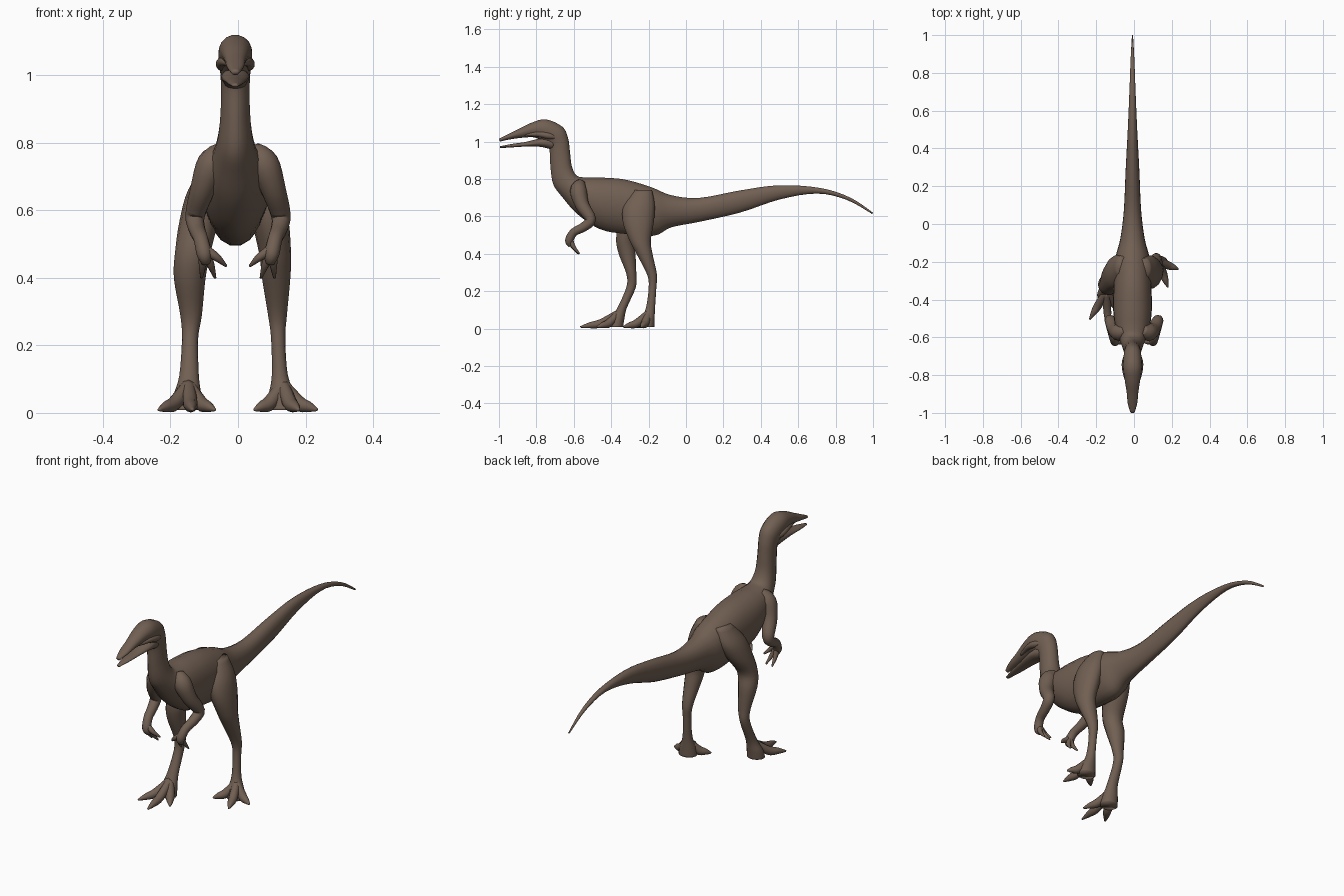
import bpy
import bmesh
import math
from mathutils import Vector

if "Cube" in bpy.data.objects:
    bpy.data.objects.remove(bpy.data.objects["Cube"], do_unlink=True)

hide_brown = (0.165, 0.115, 0.085, 1.0)
skin = bpy.data.materials.new("brown_skin")
skin.use_nodes = True
skin.diffuse_color = hide_brown
skin.node_tree.nodes["Principled BSDF"].inputs["Base Color"].default_value = hide_brown
skin.node_tree.nodes["Principled BSDF"].inputs["Roughness"].default_value = 0.8

MIDLINE = -0.008


def spline(rows, steps):
    """Catmull-Rom interpolation through rows of any length."""
    result = []
    last = len(rows) - 1
    for i in range(last):
        a, b = rows[max(i - 1, 0)], rows[i]
        c, d = rows[i + 1], rows[min(i + 2, last)]
        for s in range(steps):
            t = s / steps
            result.append([
                q + 0.5 * t * (r - p + t * (2 * p - 5 * q + 4 * r - e + t * (3 * (q - r) + e - p)))
                for p, q, r, e in zip(a, b, c, d)])
    result.append(list(rows[last]))
    return result


def loft(name, rings, sides, egg=0.0):
    """Skin rings given as (centre, side vector, up vector)."""
    bm = bmesh.new()
    loops = []
    for centre, u, v in rings:
        loop = []
        for k in range(sides):
            angle = math.tau * k / sides
            width = math.cos(angle) * (1 + egg * math.sin(angle))
            loop.append(bm.verts.new(centre + u * width + v * math.sin(angle)))
        loops.append(loop)
    for lower, upper in zip(loops, loops[1:]):
        for k in range(sides):
            n = (k + 1) % sides
            bm.faces.new((lower[k], lower[n], upper[n], upper[k]))
    bm.faces.new(loops[0])
    bm.faces.new(loops[-1])
    bmesh.ops.recalc_face_normals(bm, faces=bm.faces)
    mesh = bpy.data.meshes.new(name)
    bm.to_mesh(mesh)
    bm.free()
    mesh.materials.append(skin)
    obj = bpy.data.objects.new(name, mesh)
    bpy.context.collection.objects.link(obj)
    mesh.shade_smooth()
    return obj


def trunk(name, rows, egg):
    """Rows: dorsal y, z, ventral y, z, half width."""
    rings = []
    for dy, dz, vy, vz, w in spline(rows, 4):
        top, bottom = Vector((MIDLINE, dy, dz)), Vector((MIDLINE, vy, vz))
        rings.append(((top + bottom) / 2, Vector((w, 0, 0)), (top - bottom) / 2))
    return loft(name, rings, 18, egg)


def column(name, rows):
    """Upright limb. Rows: x, y, z, half width, half depth."""
    rings = [(Vector((x, y, z)), Vector((w, 0, 0)), Vector((0, d, 0)))
             for x, y, z, w, d in spline(rows, 4)]
    return loft(name, rings, 14)


def tube(name, rows, sides=10):
    """Round limb. Rows: x, y, z, radius."""
    path = spline(rows, 4)
    points = [Vector(p[:3]) for p in path]
    span = points[-1] - points[0]
    ref = Vector((0, 0, 0))
    ref[min(range(3), key=lambda i: abs(span[i]))] = 1
    rings = []
    for i, p in enumerate(path):
        tangent = points[min(i + 1, len(path) - 1)] - points[max(i - 1, 0)]
        u = tangent.cross(ref).normalized()
        v = u.cross(tangent).normalized()
        rings.append((points[i], u * p[3], v * p[3]))
    return loft(name, rings, sides)


# Tail, torso, neck, skull and upper jaw in one skin
trunk("body", [
    (1.0, .62, .995, .613, .003),
    (.88, .70, .86, .688, .01),
    (.72, .752, .70, .722, .016),
    (.50, .767, .50, .69, .025),
    (.29, .74, .29, .62, .036),
    (.07, .70, .07, .57, .046),
    (-.08, .715, -.08, .54, .065),
    (-.19, .76, -.17, .495, .09),
    (-.33, .80, -.33, .505, .10),
    (-.46, .81, -.46, .53, .102),
    (-.54, .81, -.58, .61, .088),
    (-.585, .82, -.66, .70, .065),
    (-.61, .87, -.71, .77, .05),
    (-.62, .95, -.725, .86, .043),
    (-.63, 1.02, -.73, .95, .043),
    (-.66, 1.08, -.74, .975, .047),
    (-.75, 1.12, -.77, 1.0, .05),
    (-.83, 1.10, -.81, 1.022, .042),
    (-.90, 1.065, -.88, 1.02, .031),
    (-.95, 1.04, -.95, 1.01, .025),
    (-1.0, 1.015, -.995, 1.0, .011)], .1)

# Lower jaw, slightly open
trunk("lower_jaw", [
    (-.70, 1.03, -.71, .955, .036),
    (-.77, 1.02, -.78, .972, .042),
    (-.86, .998, -.86, .973, .031),
    (-.93, .988, -.93, .969, .023),
    (-.995, .975, -.995, .965, .009)], -.1)

# Cheeks, arms and fingers, mirrored
for side, label in ((1, "left"), (-1, "right")):
    tube(label + "_cheek", [
        (MIDLINE + side * x, y, z, r) for x, y, z, r in (
            (.030, -.68, 1.02, .006), (.040, -.73, 1.03, .017),
            (.038, -.79, 1.04, .014), (.022, -.86, 1.035, .006))])

    tube(label + "_arm", [
        (side * x, y, z, r) for x, y, z, r in (
            (.045, -.56, .78, .025), (.075, -.575, .74, .045),
            (.105, -.555, .66, .037), (.127, -.51, .585, .029),
            (.122, -.545, .545, .025), (.11, -.60, .515, .022),
            (.10, -.625, .47, .022), (.095, -.615, .445, .014))], 12)

    for finger, tip in (("inner", (.035, -.605, .435)),
                        ("middle", (.068, -.575, .40)),
                        ("outer", (.108, -.57, .40))):
        wrist = Vector((.10, -.62, .485))
        end = Vector(tip)
        knuckle = wrist.lerp(end, .55) + Vector((0, -.012, .004))
        tube(f"{label}_{finger}_finger", [
            (side * p.x, p.y, p.z, r)
            for p, r in ((wrist, .016), (knuckle, .012), (end, .004))], 8)

# Legs in mid stride: left one behind, right one ahead
column("left_leg", [
    (.055, -.23, .74, .03, .05),
    (.075, -.25, .66, .055, .085),
    (.095, -.255, .57, .055, .085),
    (.11, -.245, .47, .047, .058),
    (.113, -.222, .40, .042, .044),
    (.117, -.182, .29, .028, .027),
    (.119, -.179, .22, .021, .021),
    (.124, -.19, .11, .024, .025),
    (.132, -.205, .05, .042, .038),
    (.135, -.21, .008, .048, .042)])
column("right_leg", [
    (-.065, -.22, .74, .03, .05),
    (-.09, -.25, .66, .058, .085),
    (-.115, -.285, .57, .058, .075),
    (-.133, -.325, .48, .053, .05),
    (-.143, -.315, .40, .047, .046),
    (-.139, -.292, .29, .032, .027),
    (-.142, -.294, .22, .024, .026),
    (-.145, -.342, .11, .029, .026),
    (-.15, -.365, .05, .042, .036),
    (-.15, -.375, .008, .046, .04)])

# Toes fan out from each ankle and taper to claws
feet = {
    "left": ((.132, -.20, .085),
             {"outer": (.235, -.24), "middle": (.18, -.335), "inner": (.048, -.28)}),
    "right": ((-.147, -.36, .085),
              {"outer": (-.235, -.505), "middle": (-.135, -.565), "inner": (-.068, -.475)}),
}
for label, (ankle, toes) in feet.items():
    start = Vector(ankle)
    for toe, (x, y) in toes.items():
        end = Vector((x, y, .009))
        ball = start.lerp(end, .45)
        ball.z = .03
        joint = start.lerp(end, .75)
        joint.z = .018
        tube(f"{label}_{toe}_toe", [
            (*start, .018), (*ball, .022), (*joint, .016), (*end, .004)], 10)
